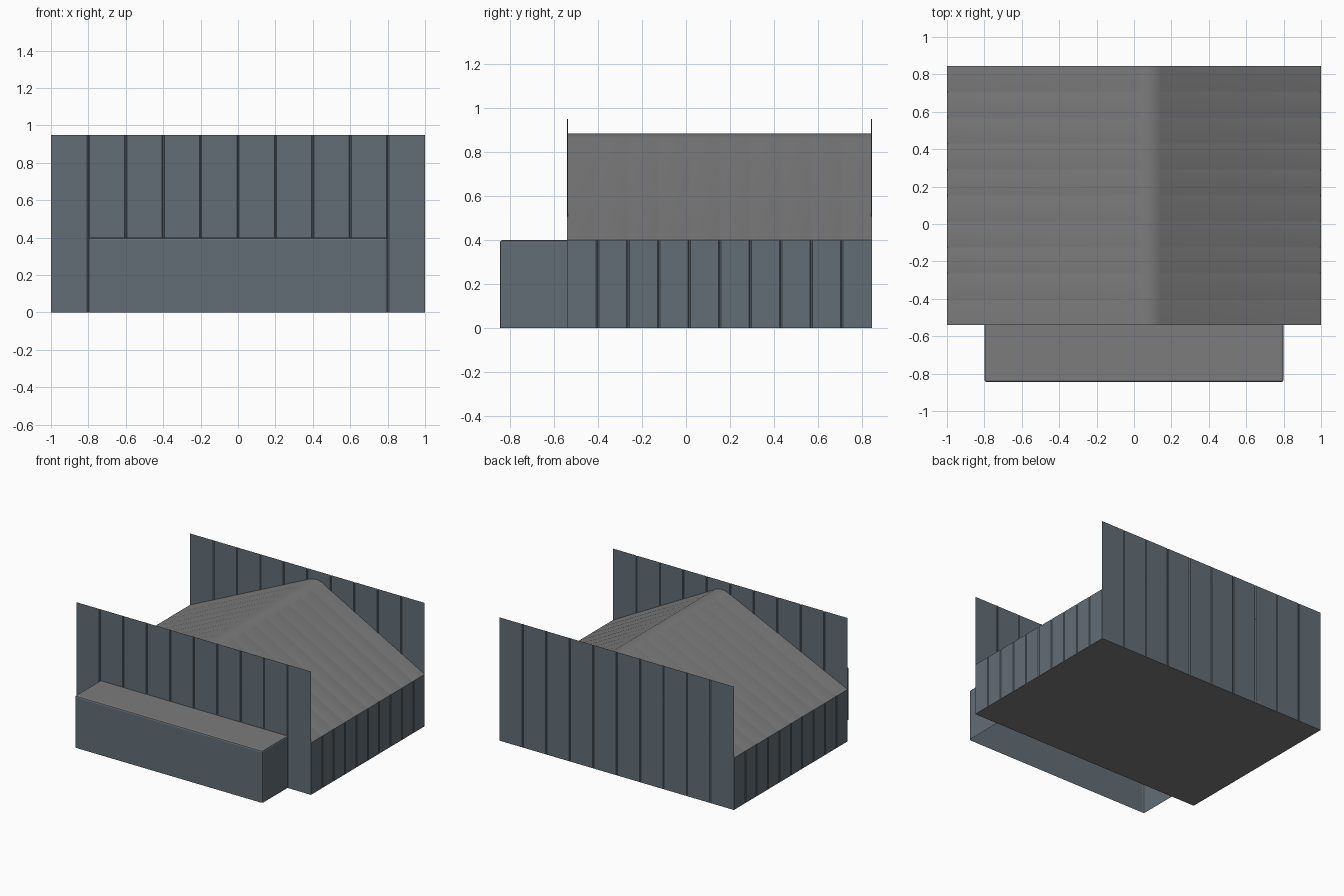
import bpy, bmesh
from mathutils import Vector, Matrix

if "Cube" in bpy.data.objects:
    bpy.data.objects.remove(bpy.data.objects["Cube"])

Y0, Y1, EAVE, TOP = -0.54, 0.845, 0.40, 0.95


def material(name, rgb):
    m = bpy.data.materials.new(name)
    m.diffuse_color = (*rgb, 1)
    m.use_nodes = True
    m.node_tree.nodes["Principled BSDF"].inputs["Base Color"].default_value = m.diffuse_color
    return m


CLAD = material("blue_grey_cladding", (0.125, 0.155, 0.18))
ROOF = material("roof_grey", (0.20, 0.20, 0.20))
FLOOR = material("floor_grey", (0.20, 0.20, 0.20))


def stations(a, b, n, depth=0.005, half=0.006):
    """Positions along a wall, with a narrow V groove between panels."""
    pts = [(a, 0)]
    for i in range(1, n):
        s = a + (b - a) * i / n
        h = half if b > a else -half
        pts += [(s - h, 0), (s, depth), (s + h, 0)]
    return pts + [(b, 0)]


def surface(name, rows, mat):
    """Skin consecutive rows of points with quads."""
    n = len(rows[0])
    verts = [p for r in rows for p in r]
    faces = [(r * n + c, r * n + c + 1, (r + 1) * n + c + 1, (r + 1) * n + c)
             for r in range(len(rows) - 1) for c in range(n - 1)]
    me = bpy.data.meshes.new(name)
    me.from_pydata(verts, [], faces)
    me.materials.append(mat)
    ob = bpy.data.objects.new(name, me)
    bpy.context.collection.objects.link(ob)
    return ob


# tall front and back parapet walls, ten panels each
for name, y, sign in (("front_wall", Y0, 1), ("back_wall", Y1, -1)):
    st = stations(-sign, sign, 10)
    surface(name, [[(x, y + sign * d, z) for x, d in st]
                   for z in (0, EAVE, TOP)], CLAD)

# low side walls, ten panels each
for name, sign in (("right_wall", 1), ("left_wall", -1)):
    a, b = (Y0, Y1) if sign > 0 else (Y1, Y0)
    surface(name, [[(sign * (1 - d), y, z) for y, d in stations(a, b, 10)]
                   for z in (0, EAVE)], CLAD)

# off-centre pitched roof with a softened ridge; grooves fade out uphill
profile = [(1, EAVE, -1), (0.145, 0.860, 0), (0.125, 0.873, 0), (0.09, 0.883, 0),
           (0.05, 0.882, 0), (0.02, 0.872, 0), (-1, EAVE, 1)]
roof = surface("roof", [[(x + k * d, y, z) for y, d in stations(Y0, Y1, 10)]
                        for x, z, k in profile], ROOF)

# flat floor
surface("floor", [[(x, y, 0) for y in (Y0, Y1)] for x in (-1, 1)], FLOOR)

# front porch box, open below and against the wall, with chamfered edges
bm = bmesh.new()
bmesh.ops.create_cube(bm, size=1, matrix=Matrix.Translation((0, (Y0 - 0.845) / 2, EAVE / 2))
                      @ Matrix.Diagonal((1.6, Y0 + 0.845, EAVE, 1)))
bm.normal_update()
hidden = [f for f in bm.faces if f.normal.z < -0.5 or f.normal.y > 0.5]
bmesh.ops.delete(bm, geom=hidden, context='FACES')
bmesh.ops.bevel(bm, geom=[e for e in bm.edges if len(e.link_faces) == 2],
                offset=0.012, segments=2, profile=0.5, affect='EDGES')
bm.normal_update()
for f in bm.faces:
    f.material_index = 1 if f.normal.z > 0.8 else 0
me = bpy.data.meshes.new("front_porch")
bm.to_mesh(me)
bm.free()
me.materials.append(CLAD)
me.materials.append(ROOF)
bpy.context.collection.objects.link(bpy.data.objects.new("front_porch", me))

# smooth only the rounded ridge
bpy.ops.object.select_all(action='DESELECT')
roof.select_set(True)
bpy.context.view_layer.objects.active = roof
bpy.ops.object.shade_smooth_by_angle(angle=0.6)
